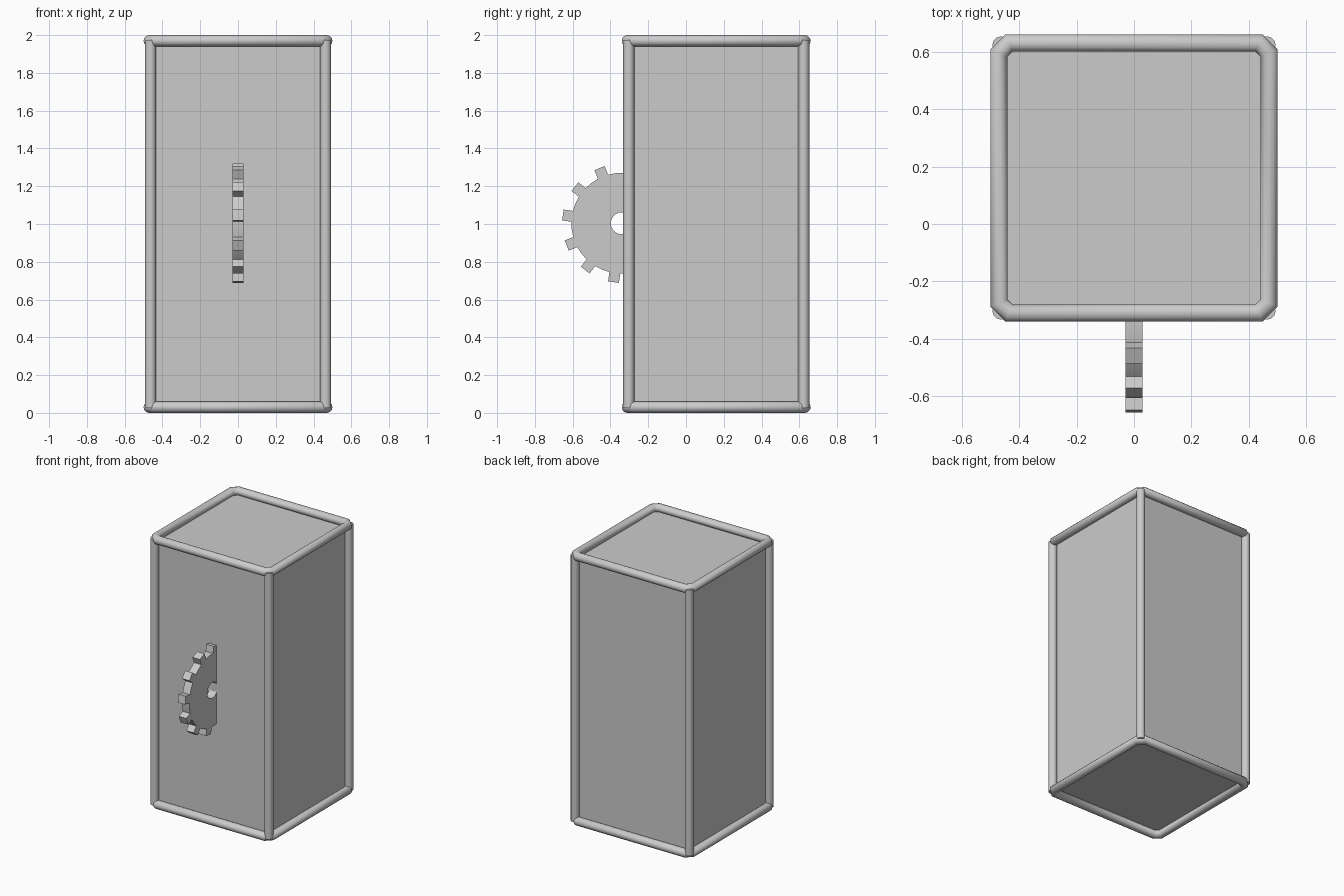
import bpy, bmesh, math
from mathutils import Vector

if "Cube" in bpy.data.objects:
    bpy.data.objects.remove(bpy.data.objects["Cube"])

CY = 0.16          # box centre in y
C = 0.47           # rail centre line offset from box axis
R = 0.03           # rail radius


def finish(bm, name, angle=40):
    bmesh.ops.recalc_face_normals(bm, faces=bm.faces[:])
    me = bpy.data.meshes.new(name)
    bm.to_mesh(me)
    bm.free()
    ob = bpy.data.objects.new(name, me)
    bpy.context.collection.objects.link(ob)
    bpy.ops.object.select_all(action='DESELECT')
    ob.select_set(True)
    bpy.context.view_layer.objects.active = ob
    bpy.ops.object.shade_smooth_by_angle(angle=math.radians(angle))
    return ob


def bridge(bm, a, b):
    n = len(a)
    for i in range(n):
        bm.faces.new((a[i], a[(i + 1) % n], b[(i + 1) % n], b[i]))


# Recessed panels: one box sitting just inside the rails
bm = bmesh.new()
bmesh.ops.create_cube(bm, size=1)
for v in bm.verts:
    v.co = Vector((v.co.x * 0.9, v.co.y * 0.9 + CY, v.co.z * 1.9 + 1))
finish(bm, "panel_box")


# Top and bottom rails: round tube swept along a square with clipped corners
def ring_rail(name, z, sides=12, clip=0.035):
    bm = bmesh.new()
    path = []
    for sx, sy in ((1, 1), (-1, 1), (-1, -1), (1, -1)):
        a = (sx * C, sy * (C - clip))
        b = (sx * (C - clip), sy * C)
        path += [a, b] if sx * sy > 0 else [b, a]
    pts = [Vector((x, y, 0)) for x, y in path]
    n = len(pts)
    rings = []
    for i, p in enumerate(pts):
        d0 = (p - pts[i - 1]).normalized()
        d1 = (pts[(i + 1) % n] - p).normalized()
        t = (d0 + d1).normalized()
        out = Vector((t.y, -t.x, 0)) / t.dot(d0)
        rings.append([bm.verts.new(
            p + out * R * math.cos(k * math.tau / sides)
            + Vector((0, CY, z + R * math.sin(k * math.tau / sides))))
            for k in range(sides)])
    for i in range(n):
        bridge(bm, rings[i], rings[(i + 1) % n])
    return finish(bm, name, 50)


ring_rail("bottom_rail", R)
ring_rail("top_rail", 2 - R)

# Four upright corner rails
for i, (sx, sy) in enumerate(((1, 1), (-1, 1), (-1, -1), (1, -1))):
    bm = bmesh.new()
    bmesh.ops.create_cone(bm, cap_ends=True, segments=12,
                          radius1=R, radius2=R, depth=1.95)
    bmesh.ops.translate(bm, verts=bm.verts[:],
                        vec=(sx * 0.463, CY + sy * 0.463, 1))
    finish(bm, f"corner_rail_{i + 1}")

# Gear with twelve teeth and a bore, half buried in the front panel
GY, GZ, HALF = -0.34, 1.004, 0.03
ROOT, TIP, BORE, TOOTH = 0.267, 0.316, 0.058, 0.029
outline = []
for k in range(12):
    a = math.radians(22 + 30 * k)
    for r, s in ((ROOT, -1), (TIP, -1), (TIP, 1), (ROOT, 1)):
        outline.append((r, a + s * math.asin(TOOTH / r)))
    outline.append((ROOT, a + math.radians(15)))
bm = bmesh.new()


def loop(points, x):
    return [bm.verts.new((x, GY + r * math.cos(a), GZ + r * math.sin(a)))
            for r, a in points]


bore = [(BORE, a) for _, a in outline]
of, ob_, hf, hb = (loop(outline, HALF), loop(outline, -HALF),
                   loop(bore, HALF), loop(bore, -HALF))
bridge(bm, of, ob_)
bridge(bm, hf, of)
bridge(bm, ob_, hb)
bridge(bm, hb, hf)
finish(bm, "gear_wheel", 25)
